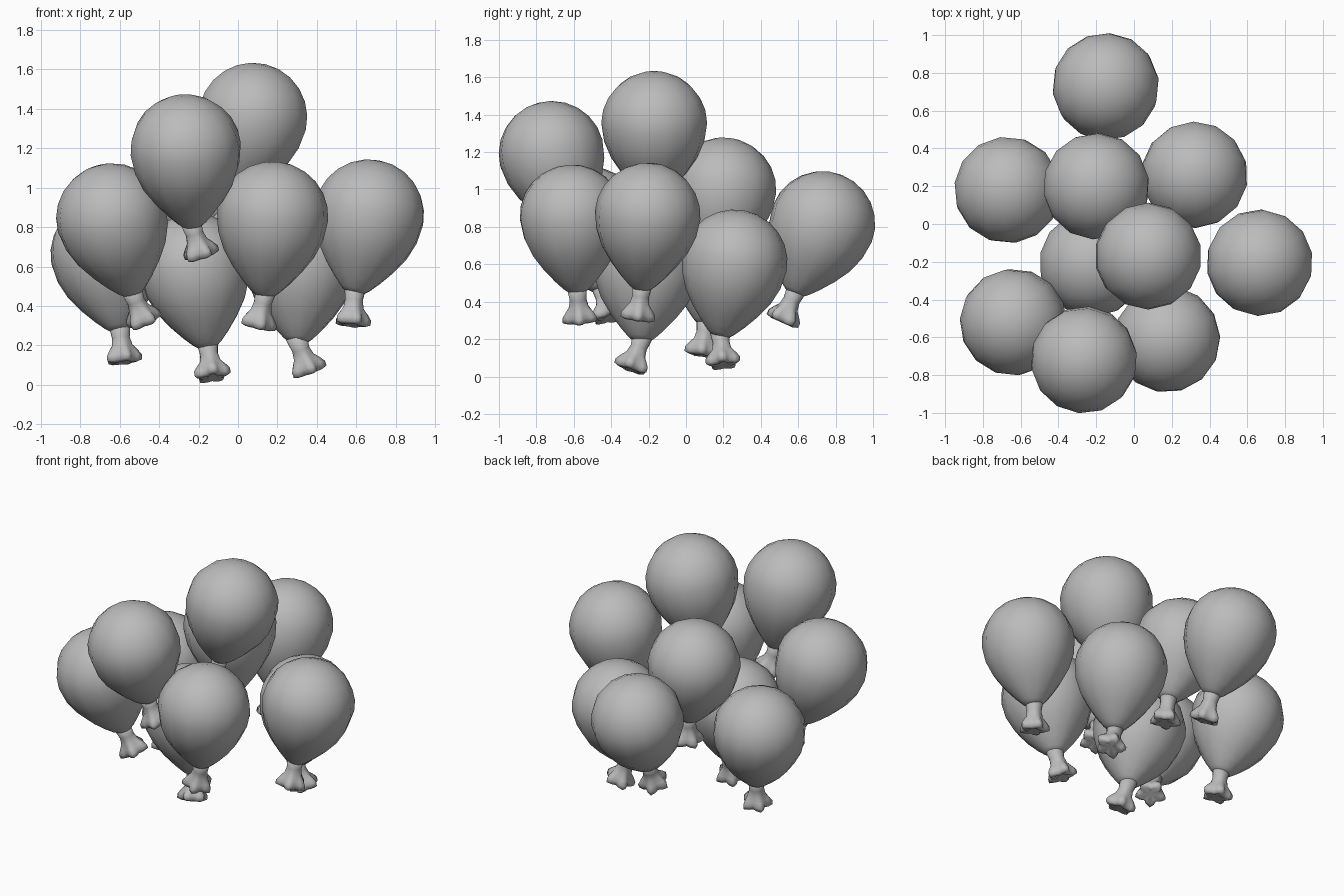
import bpy, bmesh
from math import cos, sin, pi
from mathutils import Vector

cube = bpy.data.objects.get("Cube")
if cube:
    bpy.data.objects.remove(cube)

GREY = (0.5, 0.5, 0.5, 1)
mat = bpy.data.materials.new("rubber grey")
mat.use_nodes = True
mat.diffuse_color = GREY
mat.node_tree.nodes["Principled BSDF"].inputs["Base Color"].default_value = GREY

TOP, WIDE, BOTTOM = 0.278, 0.283, -0.405

# Profiles: (height on the axis, radius, lobe depth)
body_profile = [(TOP * cos(a * pi / 12), WIDE * sin(a * pi / 12), 0) for a in range(1, 7)]
body_profile += [(-0.1, 0.268, 0), (-0.19, 0.231, 0), (-0.27, 0.177, 0),
                 (-0.34, 0.118, 0), (-0.385, 0.074, 0), (BOTTOM, 0.048, 0)]
knot_profile = [(0.03, 0.055, 0), (-0.04, 0.045, 0), (-0.08, 0.052, 0.05),
                (-0.11, 0.07, 0.14), (-0.135, 0.081, 0.2), (-0.16, 0.078, 0.24),
                (-0.17, 0.055, 0.25)]


def lathe(name, profile, sides, lobes, tip, end):
    """Loft rings along z, optionally scalloped, with pointed caps."""
    bm = bmesh.new()
    rings = []
    for z, r, depth in profile:
        ring = []
        for i in range(sides):
            a = 2 * pi * i / sides
            k = r * (1 + depth * cos(lobes * a))
            ring.append(bm.verts.new((k * cos(a), k * sin(a), z)))
        rings.append(ring)
    for up, low in zip(rings, rings[1:]):
        for i in range(sides):
            j = (i + 1) % sides
            bm.faces.new((up[i], low[i], low[j], up[j]))
    for z, ring in ((tip, rings[0]), (end, rings[-1])):
        v = bm.verts.new((0, 0, z))
        for i in range(sides):
            bm.faces.new((v, ring[i], ring[(i + 1) % sides]))
    bmesh.ops.recalc_face_normals(bm, faces=bm.faces)
    for f in bm.faces:
        f.smooth = True
    mesh = bpy.data.meshes.new(name)
    bm.to_mesh(mesh)
    bm.free()
    mesh.materials.append(mat)
    return mesh


def place(name, mesh, location, axis):
    """Add an object with its local z along the axis."""
    ob = bpy.data.objects.new(name, mesh)
    ob.location = location
    ob.rotation_euler = axis.to_track_quat('Z', 'Y').to_euler()
    bpy.context.collection.objects.link(ob)


body_mesh = lathe("balloon_body", body_profile, 14, 0, TOP, BOTTOM - 0.005)
knot_mesh = lathe("balloon_knot", knot_profile, 20, 5, 0.04, -0.145)

# Each balloon: centre of its widest ring, a point its body aims at,
# and the sideways lean of its knot
balloons = [
    ((-0.15, 0.73, 0.82), (-0.12, 0.52, 0.29), (0.0, -0.45)),
    ((-0.67, 0.18, 0.67), (-0.57, 0.08, 0.13), (0.1, -0.15)),
    ((-0.20, 0.20, 1.00), (-0.11, 0.15, 0.45), (0.1, -0.1)),
    ((0.32, 0.26, 0.615), (0.30, 0.16, 0.09), (0.35, 0.1)),
    ((0.075, -0.17, 1.355), (-0.05, -0.17, 0.82), (-0.2, 0.0)),
    ((0.665, -0.205, 0.865), (0.56, -0.25, 0.30), (-0.1, -0.15)),
    ((-0.22, -0.21, 0.59), (-0.13, -0.25, 0.06), (0.15, -0.35)),
    ((-0.64, -0.52, 0.845), (-0.49, -0.42, 0.31), (0.4, 0.25)),
    ((-0.265, -0.72, 1.195), (-0.22, -0.58, 0.66), (0.3, 0.15)),
    ((0.175, -0.61, 0.855), (0.12, -0.57, 0.30), (-0.25, 0.1)),
]

for n, (centre, aim, lean) in enumerate(balloons, 1):
    centre = Vector(centre)
    axis = (centre - Vector(aim)).normalized()
    place(f"balloon_{n}_body", body_mesh, centre, axis)
    place(f"balloon_{n}_knot", knot_mesh, centre + axis * BOTTOM,
          Vector((-lean[0], -lean[1], 1)))
